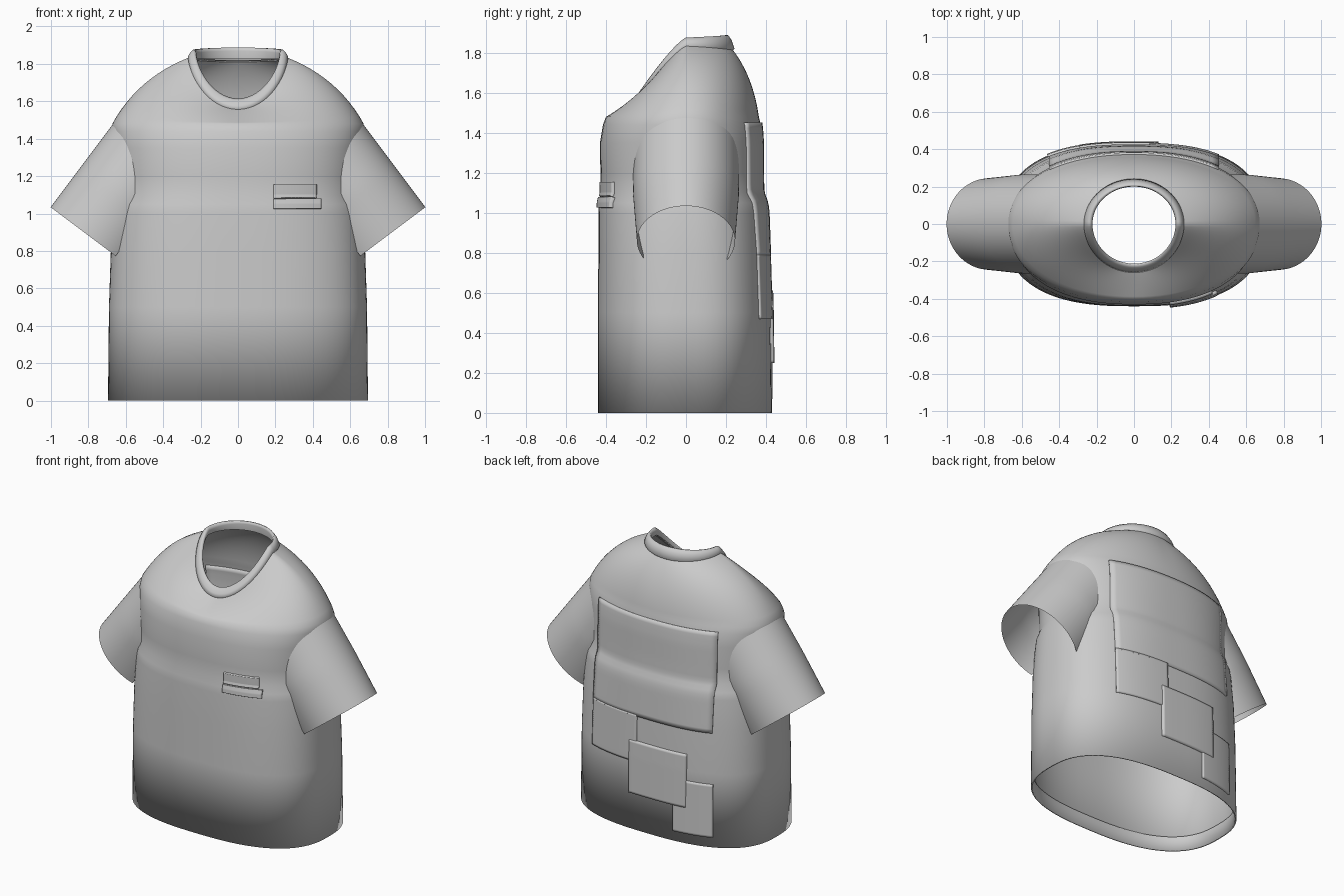
import bpy
import bmesh
from math import sin, cos, pi, copysign
from mathutils import Vector

if "Cube" in bpy.data.objects:
    bpy.data.objects.remove(bpy.data.objects["Cube"], do_unlink=True)

cloth = bpy.data.materials.new("grey cloth")
cloth.use_nodes = True
GREY = (0.6, 0.6, 0.6, 1)
cloth.diffuse_color = GREY
cloth.node_tree.nodes["Principled BSDF"].inputs["Base Color"].default_value = GREY

SEG = 96
# Body sections: height, half width, front depth, back depth, squareness
BODY = [
    (0.00, 0.695, 0.440, 0.430, 2.6),
    (0.50, 0.690, 0.440, 0.424, 2.6),
    (0.80, 0.680, 0.438, 0.415, 2.6),
    (1.00, 0.668, 0.438, 0.408, 2.5),
    (1.05, 0.660, 0.436, 0.402, 2.5),
    (1.10, 0.645, 0.426, 0.382, 2.4),
    (1.20, 0.645, 0.428, 0.380, 2.4),
    (1.35, 0.660, 0.430, 0.380, 2.3),
    (1.44, 0.674, 0.415, 0.374, 2.2),
    (1.48, 0.672, 0.400, 0.364, 2.1),
]
SHOULDER = (1.60, 0.600, 0.260, 0.330, 2.0)


def section(z):
    """Interpolated body section at a height."""
    rows = BODY + [SHOULDER]
    for a, b in zip(rows, rows[1:]):
        if z <= b[0]:
            t = max(0, (z - a[0]) / (b[0] - a[0]))
            return [p + (q - p) * t for p, q in zip(a, b)]
    return rows[-1]


def body_point(row, a, scale=1.0):
    z, rx, front, back, n = row
    c, s = cos(a), sin(a)
    depth = back if s > 0 else front
    return Vector((copysign(abs(c) ** (2 / n), c) * rx * scale,
                   copysign(abs(s) ** (2 / n), s) * depth * scale, z))


def inside_body(p):
    z, rx, front, back, n = section(p.z)
    depth = back if p.y > 0 else front
    return abs(p.x / rx) ** n + abs(p.y / depth) ** n < 1


def neck_point(a, width, front, back, z_front, z_side, z_back):
    c, s = cos(a), sin(a)
    z_end = z_back if s > 0 else z_front
    return Vector((width * c, (back if s > 0 else front) * s,
                   z_side + (z_end - z_side) * abs(s) ** 1.25))


def finish(name, bm):
    mesh = bpy.data.meshes.new(name)
    bm.to_mesh(mesh)
    bm.free()
    mesh.materials.append(cloth)
    for poly in mesh.polygons:
        poly.use_smooth = True
    obj = bpy.data.objects.new(name, mesh)
    bpy.context.collection.objects.link(obj)
    return obj


def loft(name, rings):
    """Skin a list of closed rings."""
    bm = bmesh.new()
    loops = [[bm.verts.new(p) for p in ring] for ring in rings]
    for low, high in zip(loops, loops[1:]):
        for i in range(len(low)):
            j = (i + 1) % len(low)
            bm.faces.new((low[i], low[j], high[j], high[i]))
    return finish(name, bm)


ANGLES = [2 * pi * i / SEG for i in range(SEG)]
NECK = (0.26, 0.25, 0.23, 1.56, 1.835, 1.82)


# Body with an inner hem fold, walls and rounded shoulders
def shoulder_point(a, t):
    p0, p2 = body_point(BODY[-1], a), neck_point(a, *NECK)
    side, rear = abs(cos(a)), max(0, sin(a))
    p1 = (p0 + p2) / 2 + Vector((0.07 * cos(a), 0.04 * rear, 0.07 * side + 0.03 * rear))
    return p0 * (1 - t) ** 2 + p1 * 2 * t * (1 - t) + p2 * t * t


rings = [[body_point(section(0.1), a, 0.985) + Vector((0, 0, 0)) for a in ANGLES],
         [body_point(BODY[0], a, 0.985) for a in ANGLES]]
rings += [[body_point(row, a) for a in ANGLES] for row in BODY]
rings += [[shoulder_point(a, k / 12) for a in ANGLES] for k in range(1, 13)]
body = loft("shirt_body", rings)

# Collar band wrapping from the shirt to the inside of the neck
collar = loft("collar", [[neck_point(a, *ring) for a in ANGLES] for ring in (
    (0.262, 0.252, 0.232, 1.553, 1.825, 1.810),
    (0.268, 0.260, 0.242, 1.560, 1.840, 1.820),
    (0.256, 0.250, 0.228, 1.582, 1.860, 1.862),
    (0.240, 0.232, 0.212, 1.606, 1.876, 1.887),
    (0.228, 0.218, 0.203, 1.615, 1.872, 1.888),
    (0.222, 0.212, 0.200, 1.610, 1.855, 1.870),
    (0.228, 0.218, 0.204, 1.590, 1.825, 1.825),
)])


# Sleeves: slanted tubes, each strand running until it meets the body
def sleeve(name, side):
    cuff, inward = Vector((0.77, 0, 0.86)), Vector((-0.6, 0, 0.8))
    up = Vector((0.8, 0, 0.6))
    steps = 10

    def strand(a, d):
        depth = 0.245 + 0.02 * min(1, d / 0.3)
        return cuff + inward * d + up * (0.29 * cos(a)) + Vector((0, depth * sin(a), 0))

    bm = bmesh.new()
    columns = []
    for a in ANGLES:
        d = 0
        while d < 0.6 and not inside_body(strand(a, d)):
            d += 0.005
        reach = d + 0.015 if d > 0 else 0
        points = [strand(a, reach * k / steps) for k in range(steps + 1)]
        columns.append([bm.verts.new((p.x * side, p.y, p.z)) for p in points] if reach else None)
    for i, left in enumerate(columns):
        right = columns[(i + 1) % SEG]
        if left and right:
            for k in range(steps):
                quad = (left[k], right[k], right[k + 1], left[k + 1])
                bm.faces.new(quad if side < 0 else quad[::-1])
    bmesh.ops.recalc_face_normals(bm, faces=bm.faces)
    return finish(name, bm)


sleeve("left_sleeve", 1)
sleeve("right_sleeve", -1)


# Sewn patches that follow the body surface
def patch(name, x0, x1, z0, z1, facing, thickness):
    bm = bmesh.new()
    nx, nz = 24, 24
    grid = []
    for k in range(nz + 1):
        z, rx, front, back, n = section(z0 + (z1 - z0) * k / nz)
        depth = back if facing > 0 else front
        row = []
        for i in range(nx + 1):
            x = x0 + (x1 - x0) * i / nx
            y = facing * depth * (1 - abs(x / rx) ** n) ** (1 / n)
            row.append(bm.verts.new((x, y, z)))
        grid.append(row)
    for low, high in zip(grid, grid[1:]):
        for i in range(nx):
            quad = (low[i], low[i + 1], high[i + 1], high[i])
            bm.faces.new(quad if facing < 0 else quad[::-1])
    obj = finish(name, bm)
    mod = obj.modifiers.new("thickness", "SOLIDIFY")
    mod.thickness = thickness
    mod.offset = 0
    bpy.ops.object.select_all(action="DESELECT")
    bpy.context.view_layer.objects.active = obj
    obj.select_set(True)
    bpy.ops.object.shade_smooth_by_angle()


patch("back_panel", -0.45, 0.45, 0.78, 1.45, 1, 0.020)
patch("back_patch_upper", 0.08, 0.45, 0.47, 0.79, 1, 0.020)
patch("back_patch_middle", -0.29, 0.13, 0.25, 0.61, 1, 0.030)
patch("back_patch_lower", -0.46, -0.20, 0.07, 0.43, 1, 0.022)
patch("chest_tag_upper", 0.19, 0.415, 1.08, 1.155, -1, 0.030)
patch("chest_tag_lower", 0.19, 0.44, 1.025, 1.075, -1, 0.036)
